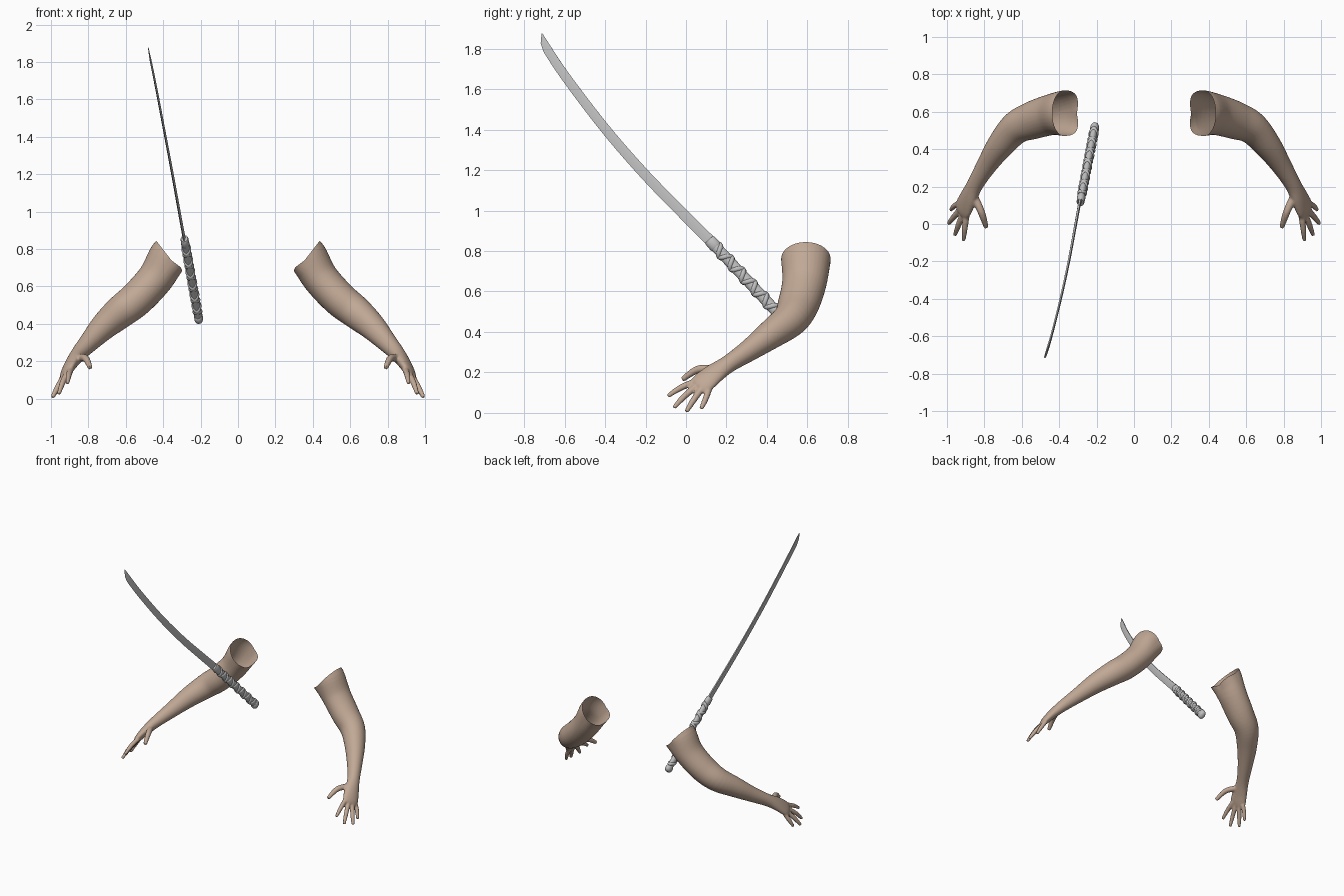
import bpy, bmesh, math
from mathutils import Vector as V

if "Cube" in bpy.data.objects:
    bpy.data.objects.remove(bpy.data.objects["Cube"])


def material(name, rgb):
    m = bpy.data.materials.new(name)
    m.use_nodes = True
    m.diffuse_color = (*rgb, 1)
    m.node_tree.nodes["Principled BSDF"].inputs["Base Color"].default_value = (*rgb, 1)
    return m


skin = material("skin", (0.53, 0.39, 0.30))
steel = material("steel_grey", (0.52, 0.52, 0.52))


def loft(bm, rings):
    """Skin a list of equal point rings into a closed tube."""
    loops = [[bm.verts.new(p) for p in ring] for ring in rings]
    n = len(loops[0])
    for a, b in zip(loops, loops[1:]):
        for i in range(n):
            j = (i + 1) % n
            bm.faces.new((a[i], a[j], b[j], b[i]))
    bm.faces.new(loops[0][::-1])
    bm.faces.new(loops[-1])


def finish(bm, name, mat, angle=None):
    bmesh.ops.recalc_face_normals(bm, faces=bm.faces)
    me = bpy.data.meshes.new(name)
    bm.to_mesh(me)
    bm.free()
    ob = bpy.data.objects.new(name, me)
    bpy.context.collection.objects.link(ob)
    me.materials.append(mat)
    bpy.ops.object.select_all(action="DESELECT")
    ob.select_set(True)
    bpy.context.view_layer.objects.active = ob
    if angle:
        bpy.ops.object.shade_smooth_by_angle(angle=math.radians(angle))
    return ob


def ellipse(c, a, b, ra, rb, n=24, square=0.0):
    """Ellipse in the a/b plane; square fills out its lower corners."""
    pts = []
    for i in range(n):
        t = math.tau * i / n
        x, y = math.cos(t), math.sin(t)
        if y < 0 and square:
            x = math.copysign(abs(x) ** (1 - square), x)
            y = -abs(y) ** (1 - square)
        pts.append(c + a * (ra * x) + b * (rb * y))
    return pts


def spline(rows, steps):
    """Smooth interpolation through rows of numbers."""
    out = []
    for i in range(len(rows) - 1):
        p = [rows[max(0, min(len(rows) - 1, i + k))] for k in (-1, 0, 1, 2)]
        for s in range(steps):
            t = s / steps
            out.append([0.5 * (2 * b + (c - a) * t + (2 * a - 5 * b + 4 * c - d) * t * t
                               + (3 * b - a - 3 * c + d) * t ** 3) for a, b, c, d in zip(*p)])
    return out + [list(rows[-1])]


# Arm centre line from shoulder to knuckles: x, y, z, half width, half depth, corner fill
ARM = [
    (0.34, 0.592, 0.785, 0.125, 0.106, 0.5),
    (0.375, 0.592, 0.757, 0.122, 0.104, 0.4),
    (0.44, 0.585, 0.645, 0.110, 0.097, 0.05),
    (0.54, 0.555, 0.535, 0.102, 0.094, 0),
    (0.63, 0.515, 0.462, 0.088, 0.088, 0),
    (0.715, 0.42, 0.388, 0.072, 0.073, 0),
    (0.79, 0.31, 0.308, 0.054, 0.055, 0),
    (0.85, 0.21, 0.242, 0.045, 0.042, 0),
    (0.885, 0.14, 0.195, 0.056, 0.034, 0),
    (0.912, 0.085, 0.15, 0.062, 0.026, 0),
    (0.922, 0.06, 0.128, 0.052, 0.018, 0),
]
# Digits: root, middle, tip
DIGITS = [
    ((0.855, 0.15, 0.215), (0.815, 0.06, 0.215), (0.79, -0.018, 0.165), 0.021),
    ((0.893, 0.06, 0.16), (0.905, -0.025, 0.125), (0.912, -0.09, 0.083), 0.017),
    ((0.908, 0.07, 0.145), (0.938, -0.005, 0.085), (0.958, -0.06, 0.025), 0.017),
    ((0.923, 0.085, 0.13), (0.965, 0.035, 0.06), (0.992, 0.002, 0.006), 0.017),
    ((0.932, 0.115, 0.12), (0.962, 0.095, 0.065), (0.98, 0.075, 0.02), 0.016),
]
RIM = V((0.372, 0.59, 0.76))
RIM_OUT = V((-0.8, 0, 0.62))
ACROSS = V((0.045, 0.09, -0.04)).normalized()


def tube(bm, rows, hint_at, n):
    pts = [V(r[:3]) for r in rows]
    rings = []
    for i, r in enumerate(rows):
        t = (pts[min(i + 1, len(pts) - 1)] - pts[max(i - 1, 0)]).normalized()
        h = hint_at(i / (len(rows) - 1))
        a = (h - t * h.dot(t)).normalized()
        rings.append(ellipse(pts[i], a, t.cross(a), r[3], r[4], n, max(0, r[5])))
    loft(bm, rings)


def build_arm(name, side):
    bm = bmesh.new()
    # Shoulder to palm
    tube(bm, spline(ARM, 5), lambda f: V((0, 1, 0)).lerp(ACROSS, min(1, f * 1.2)), 32)
    # Fingers and thumb
    for root, mid, tip, r in DIGITS:
        rows = spline([(*root, r, r, 0), (*mid, r * 0.95, r * 0.95, 0),
                       (*tip, r * 0.65, r * 0.65, 0)], 5)
        tube(bm, rows, lambda f: ACROSS, 12)
    ob = finish(bm, name, skin)
    # Blend into a single skin
    m = ob.modifiers.new("blend", "REMESH")
    m.mode, m.voxel_size = "VOXEL", 0.006
    s = ob.modifiers.new("soften", "SMOOTH")
    s.factor, s.iterations = 0.5, 6
    for mod in ("blend", "soften"):
        bpy.ops.object.modifier_apply(modifier=mod)
    # Open the shoulder end
    bm = bmesh.new()
    bm.from_mesh(ob.data)
    bmesh.ops.bisect_plane(bm, geom=bm.verts[:] + bm.edges[:] + bm.faces[:],
                           plane_co=RIM, plane_no=RIM_OUT, clear_outer=True)
    for v in bm.verts:
        # Armpit corners flare out at the open rim
        near = max(0, 1 + (v.co - RIM).dot(RIM_OUT) / 0.04)
        low = max(0, (0.74 - v.co.z) / 0.06) * min(1, abs(v.co.y - 0.59) / 0.1)
        v.co += RIM_OUT * (0.02 * near * min(1, low))
        v.co.x *= side
    if side < 0:
        bmesh.ops.reverse_faces(bm, faces=bm.faces)
    bm.to_mesh(ob.data)
    bm.free()
    ob.data.polygons.foreach_set("use_smooth", [True] * len(ob.data.polygons))


build_arm("left_arm", 1)
build_arm("right_arm", -1)

# Sword blade: curved wedge with a rounded point
W = V((0, 0.77, 0.64))
PATH = [(-0.285, 0.135, 0.835), (-0.31, 0, 0.97), (-0.347, -0.2, 1.175),
        (-0.39, -0.4, 1.405), (-0.44, -0.6, 1.668), (-0.474, -0.71, 1.835)]
mid = [V(p) for p in spline(PATH, 6)]
bm = bmesh.new()
rings = []
for i, c in enumerate(mid):
    t = (mid[min(i + 1, len(mid) - 1)] - mid[max(i - 1, 0)]).normalized()
    w = (W - t * W.dot(t)).normalized()
    n = t.cross(w)
    f = i / (len(mid) - 1)
    half = 0.027 - 0.005 * f
    k = max(0, (f - 0.93) / 0.07)
    edge = -half + 1.8 * half * k ** 2
    thick = 0.008 * (1 - 0.35 * f) * (1 - 0.7 * k)
    ridge = half * 0.35 + half * 0.6 * k ** 2
    back = c + t * (0.035 * k)
    rings.append([back + w * edge, back + w * ridge + n * thick, back + w * half + n * thick * 0.6,
                  back + w * half - n * thick * 0.6, back + w * ridge - n * thick])
loft(bm, rings)
finish(bm, "blade", steel, 25)

# Handle core with collar and rounded pommel
G, E = V((-0.285, 0.125, 0.845)), V((-0.208, 0.525, 0.417))
axis = (E - G).normalized()
wide = (W - axis * W.dot(axis)).normalized()
flat = axis.cross(wide)
length = (E - G).length


def fitting(name, stations):
    bm = bmesh.new()
    loft(bm, [ellipse(G + axis * d, wide, flat, r, r * 0.72, 20) for d, r in stations])
    finish(bm, name, steel, 40)


fitting("handle_core", [(0.02, 0.027), (length - 0.02, 0.027)])
fitting("collar", [(-0.015, 0.026), (-0.01, 0.029), (0.03, 0.031), (0.035, 0.028)])
fitting("pommel", [(length - 0.04, 0.029), (length - 0.035, 0.033), (length - 0.012, 0.033),
                   (length - 0.002, 0.028), (length + 0.005, 0.016)])


# Two crossing cord wraps around the handle
def cord(name, turn):
    bm = bmesh.new()
    rings = []
    steps, turns = 200, 6
    for i in range(steps + 1):
        f = i / steps
        a = turn * math.tau * turns * f
        out = wide * math.cos(a) + flat * math.sin(a)
        c = G + axis * (0.04 + (length - 0.085) * f) + wide * (0.028 * math.cos(a)) \
            + flat * (0.0205 * math.sin(a))
        rings.append(ellipse(c, axis, out, 0.012, 0.006, 8))
    loft(bm, rings)
    finish(bm, name, steel, 60)


cord("wrap_cord_a", 1)
cord("wrap_cord_b", -1)
